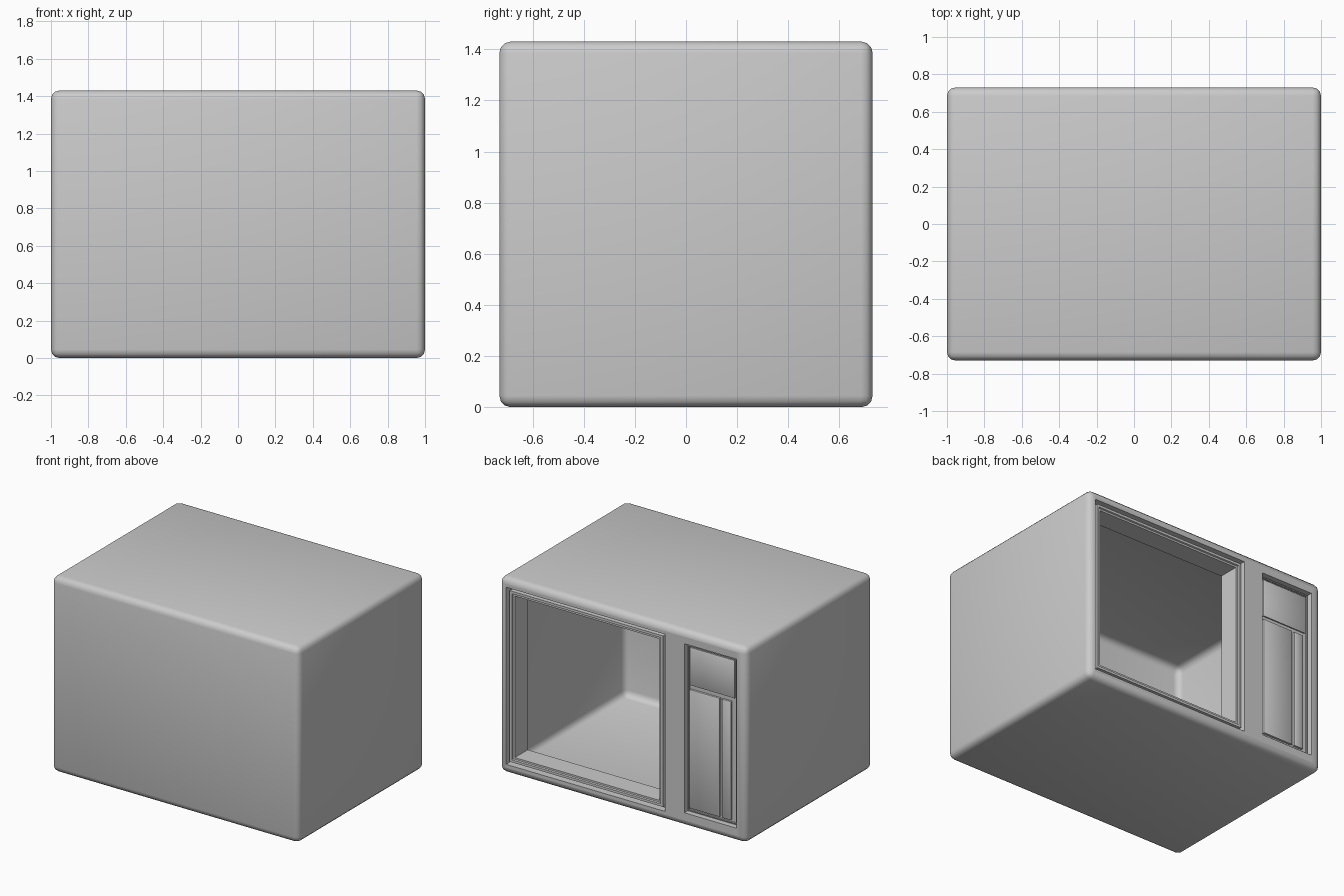
import bpy, bmesh
from mathutils import Vector

if "Cube" in bpy.data.objects:
    bpy.data.objects.remove(bpy.data.objects["Cube"])

HX, HY, H, R = 1.0, 0.73, 1.43, 0.045


def finish(bm, name):
    bmesh.ops.remove_doubles(bm, verts=bm.verts, dist=0.0005)
    bmesh.ops.recalc_face_normals(bm, faces=bm.faces)
    me = bpy.data.meshes.new(name)
    bm.to_mesh(me)
    bm.free()
    ob = bpy.data.objects.new(name, me)
    bpy.context.collection.objects.link(ob)
    bpy.context.view_layer.objects.active = ob
    for o in bpy.context.selected_objects:
        o.select_set(False)
    ob.select_set(True)
    bpy.ops.object.shade_smooth_by_angle(angle=0.6)
    return ob


def rect(bm, x0, x1, z0, z1, y):
    return [bm.verts.new(p) for p in ((x0, y, z0), (x1, y, z0), (x1, y, z1), (x0, y, z1))]


def stepped(bm, outline, steps, cap):
    """Nested rectangles given as (inset, y), joined into a stepped moulding."""
    x0, x1, z0, z1 = outline
    loops = [rect(bm, x0 + i, x1 - i, z0 + i, z1 - i, y) for i, y in steps]
    for a, b in zip(loops, loops[1:]):
        for k in range(4):
            n = (k + 1) % 4
            bm.faces.new((a[k], a[n], b[n], b[k]))
    if cap:
        bm.faces.new(loops[-1])


def rounded_box(bm):
    ret = bmesh.ops.create_cube(bm, size=1)
    for v in ret["verts"]:
        v.co = Vector((v.co.x * 2 * HX, v.co.y * 2 * HY, (v.co.z + 0.5) * H))
    bmesh.ops.bevel(bm, geom=list(bm.edges), offset=R, segments=3, profile=0.5, affect='EDGES')


DOOR = (-0.34, 0.944, 0.068, 1.362)
PANEL = (-0.918, -0.498, 0.10, 1.335)

# hollow casing with its opening side replaced by a fascia holding two holes
bm = bmesh.new()
rounded_box(bm)
big = [f for f in bm.faces if f.normal.y > 0.99 and f.calc_area() > 1]
bmesh.ops.delete(bm, geom=big, context='FACES_ONLY')
lo, hi = R, H - R
xl, xr = -HX + R, HX - R
columns = [
    (xl, PANEL[0], [(lo, hi)]),
    (PANEL[0], PANEL[1], [(lo, PANEL[2]), (PANEL[3], hi)]),
    (PANEL[1], DOOR[0], [(lo, hi)]),
    (DOOR[0], DOOR[1], [(lo, DOOR[2]), (DOOR[3], hi)]),
    (DOOR[1], xr, [(lo, hi)]),
]
for a, b, spans in columns:
    for c, d in spans:
        bm.faces.new(rect(bm, a, b, c, d, HY))
# door groove, raised door frame and the sleeve leading into the cavity
stepped(bm, DOOR, [(0, HY), (0, HY - 0.05), (0.022, HY - 0.05), (0.022, HY - 0.01),
                   (0.04, HY - 0.01), (0.044, HY - 0.02), (0.057, HY - 0.02), (0.057, HY - 0.17)], False)
# control panel recess
stepped(bm, PANEL, [(0, HY), (0, HY - 0.04), (0.012, HY - 0.04), (0.012, HY - 0.025),
                    (0.02, HY - 0.025), (0.02, HY - 0.035)], True)
finish(bm, "casing")

# raised plates on the control panel
for name, outline, top in (
        ("display_plate", (-0.887, -0.526, 1.03, 1.305), 0.022),
        ("keypad_plate", (-0.768, -0.526, 0.135, 1.0), 0.015),
        ("side_strip", (-0.86, -0.788, 0.135, 1.0), 0.015)):
    bm = bmesh.new()
    stepped(bm, outline, [(0, HY - 0.035), (0, HY - top - 0.004), (0.006, HY - top)], True)
    finish(bm, name)
